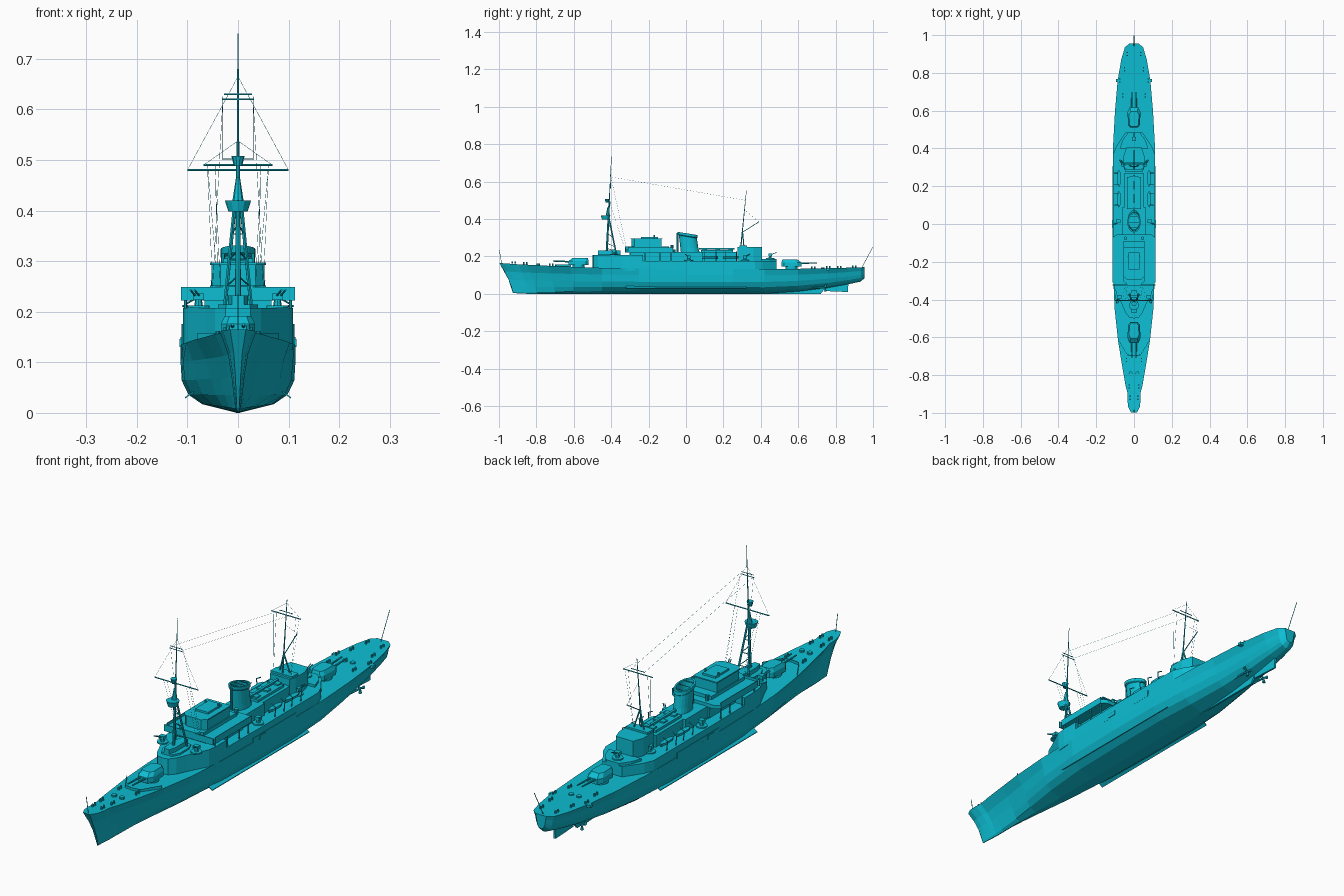
import bpy, bmesh, math
from mathutils import Vector

paint = bpy.data.materials.new("cyan_paint")
paint.diffuse_color = (0.004, 0.52, 0.66, 1)


def finish(name, bm):
    bmesh.ops.recalc_face_normals(bm, faces=bm.faces)
    me = bpy.data.meshes.new(name)
    bm.to_mesh(me)
    bm.free()
    me.materials.append(paint)
    ob = bpy.data.objects.new(name, me)
    bpy.context.collection.objects.link(ob)
    return ob


def loft(name, rings, caps=True):
    bm = bmesh.new()
    vs = [[bm.verts.new(p) for p in r] for r in rings]
    n = len(rings[0])
    for a, b in zip(vs, vs[1:]):
        for i in range(n):
            bm.faces.new((a[i], a[(i + 1) % n], b[(i + 1) % n], b[i]))
    if caps:
        bm.faces.new(vs[0])
        bm.faces.new(vs[-1])
    return finish(name, bm)


def prism(name, half, z0, z1):
    """Half outline (x, y) mirrored across x = 0 and extruded upward."""
    pts = half + [(-x, y) for x, y in reversed(half) if x > 0]
    return loft(name, [[(x, y, z) for x, y in pts] for z in (z0, z1)])


def box(name, x0, x1, y0, y1, z0, z1):
    return loft(name, [[(x0, y0, z), (x1, y0, z), (x1, y1, z), (x0, y1, z)] for z in (z0, z1)])


def rod(name, p, q, r=0.002, r2=None, n=6):
    p, q = Vector(p), Vector(q)
    rot = (q - p).to_track_quat('Z', 'Y')
    ring = lambda c, rr: [c + rot @ Vector((rr * math.cos(2 * math.pi * i / n),
                                            rr * math.sin(2 * math.pi * i / n), 0)) for i in range(n)]
    return loft(name, [ring(p, r), ring(q, r if r2 is None else r2)])


def lerp(a, b, t):
    return a + (b - a) * t


# Hull: base y, deck half width, deck z, keel z, fullness
stations = [(-.925, .014, .165, .004, 0), (-.90, .029, .163, .003, .03), (-.865, .034, .160, .001, .08),
            (-.84, .032, .158, 0, .10), (-.80, .044, .156, 0, .16), (-.70, .064, .150, 0, .32),
            (-.60, .083, .145, 0, .5), (-.45, .101, .139, 0, .75), (-.25, .110, .135, 0, .95),
            (0, .112, .133, 0, 1), (.25, .112, .133, 0, 1), (.42, .109, .133, 0, .9),
            (.60, .099, .134, .012, .72), (.76, .085, .137, .032, .6), (.87, .066, .140, .052, .6),
            (.935, .047, .142, .066, .65), (.955, .024, .143, .085, .65)]
fine = [(0, 0), (.07, .04), (.16, .22), (.28, .45), (.50, .72), (1, 1)]
full = [(0, 0), (.62, .13), (.86, .27), (.98, .48), (1, .75), (1, 1)]
rings = []
for y, w, zd, zk, f in stations:
    rake = .073 * max(0, min(1, (-.5 - y) / .42))
    half = []
    for a, b in zip(fine, full):
        t = lerp(a[1], b[1], f)
        half.append((w * lerp(a[0], b[0], f) + .0015, y - rake * t ** 1.4, lerp(zk, zd, t)))
    rings.append(half + [(-x, yy, z) for x, yy, z in reversed(half)])
loft("hull", rings)

# Underwater fittings
for name, prof in (("skeg", [(.4, .0), (.72, .0), (.76, .05), (.4, .05)]),
                   ("rudder", [(.745, .015), (.865, .010), (.87, .075), (.745, .065)])):
    loft(name, [[(x, y, z) for y, z in prof] for x in (-.004, .004)])
for s in (-1, 1):
    loft("bilge_keel", [[(s * x, -.32, z), (s * x, .32, z), (s * x, .32, z + .003), (s * x, -.32, z + .003)]
                        for x, z in ((.088, .040), (.105, .028))])
    rod("shaft", (s * .035, .5, .04), (s * .042, .75, .032), .004)
    for k in range(3):
        a = k * 2.094 + .5
        rod("propeller_blade", (s * .042, .745, .032),
            (s * .042 + .02 * math.cos(a), .745, .032 + .02 * math.sin(a)), .002, .007)

# Main deck houses
prism("forward_house", [(0, -.50), (.025, -.495), (.045, -.47), (.062, -.43), (.104, -.34),
                        (.109, -.30), (.109, -.23)], .125, .207)
prism("midship_house", [(.109, -.24), (.1115, 0), (.111, .37), (.095, .41), (.045, .485)], .125, .176)
prism("side_belt", [(.113, -.06), (.114, .22)], .125, .150)
box("inner_house", -.066, .066, -.30, -.06, .17, .235)
prism("wing_deck", [(.100, -.325), (.113, -.31), (.113, -.07), (.09, -.055)], .222, .238)
for s in (-1, 1):
    box("wing_bulwark", s * .110, s * .113, -.31, -.07, .235, .249)
    box("wing_front", s * .03, s * .113, -.325, -.321, .222, .249)
    for y in (-.30, -.22, -.14, -.08):
        rod("wing_post", (s * .104, y, .17), (s * .104, y, .225), .003)
prism("bridge", [(.03, -.325), (.055, -.305), (.055, -.09)], .235, .252)
prism("upper_bridge", [(.035, -.292), (.052, -.275), (.052, -.13)], .25, .292)
prism("bridge_roof", [(.037, -.296), (.055, -.277), (.055, -.125)], .292, .297)
box("bridge_top_house", -.03, .03, -.24, -.15, .297, .305)
for s in (-1, 1):
    rod("rangefinder_post", (s * .03, -.17, .297), (s * .03, -.17, .315), .004)
box("funnel_house", -.060, .060, -.06, .09, .17, .225)
box("after_casing", -.050, .050, .08, .27, .17, .225)
box("casing_roof", -.036, .036, .08, .25, .225, .235)
box("boat_derrick", -.005, .005, .07, .26, .238, .246)
for y in (.10, .17, .24):
    box("skylight", -.025, .025, y - .012, y + .012, .235, .241)
prism("after_house", [(.045, .275), (.055, .30), (.055, .36), (.04, .405)], .17, .25)
prism("after_house_platform", [(.05, .285), (.05, .325)], .25, .258)
prism("after_gun_deck", [(.075, .40), (.06, .445), (.03, .485)], .17, .186)
for z0, z1, w in ((.207, .214, .040), (.214, .232, .02)):
    prism("mast_base_house", [(w * .6, -.47), (w, -.44), (w, -.38), (w * .7, -.35)], z0, z1)

# Funnel with open top, leaning aft
specs = [(.022, .225, .032, .050, 0), (.018, .245, .031, .048, 0), (.010, .305, .031, .048, .16),
         (.010, .309, .035, .053, .16), (.008, .323, .035, .053, .16), (.008, .323, .028, .045, .16),
         (.014, .27, .028, .045, 0)]
N = 20
loft("funnel", [[(rx * math.cos(2 * math.pi * i / N), cy + ry * math.sin(2 * math.pi * i / N),
                  z - tilt * ry * math.sin(2 * math.pi * i / N)) for i in range(N)]
                for cy, z, rx, ry, tilt in specs])
for y in (-.02, .01, .04):
    rod("funnel_grating", (-.029, y, .322 - .16 * y), (.029, y, .322 - .16 * y), .0015)
rod("steam_pipe", (0, -.045, .225), (0, -.045, .325), .005, n=8)


# Main turrets, d = -1 fires toward the bow
def turret(y, d, z):
    rod("barbette", (0, y, z - .01), (0, y, z + .008), .032, n=20)
    out = [(.020, -.055), (.032, -.04), (.034, .03), (.022, .052)]
    pts = out + [(-a, b) for a, b in reversed(out)]
    lay = [(z + .008, 1, 0), (z + .030, 1, 0), (z + .046, .76, .008)]
    loft("turret", [[(x * k, y - d * (b * -k + o), zz) for x, b in pts] for zz, k, o in lay])
    for s in (-1, 1):
        rod("main_gun", (s * .011, y + d * .04, z + .026), (s * .011, y + d * .135, z + .029), .0045, .003, 8)


turret(-.575, -1, .146)
turret(.565, 1, .137)
for s in (-1, 1):
    loft("breakwater", [[(s * x, y, .143), (s * x, y + .004, .143), (s * x, y + .004, .158), (s * x, y, .158)]
                        for x, y in ((.0, -.70), (.035, -.695), (.08, -.62))])


# Light guns
def light_gun(x, y, z, dx, dy):
    rod("gun_platform", (x, y, z), (x, y, z + .005), .022, n=12)
    rod("gun_pedestal", (x, y, z), (x, y, z + .022), .009, .006, 8)
    box("gun_shield", x - .011, x + .011, y - .010, y + .010, z + .016, z + .029)
    for o in (-.004, .004):
        rod("gun_barrel", (x + o, y, z + .022), (x + dx + o, y + dy, z + .036), .002)


for s in (-1, 1):
    light_gun(s * .078, -.385, .207, s * .012, -.035)
    light_gun(s * .083, .015, .176, s * .022, -.02)
    light_gun(s * .055, .315, .176, s * .02, .025)
    # Boats and davits amidships
    for y in (.13, .24):
        loft("boat", [[(s * .080 + k * a, y + u, .203 - .014 * b) for a, b in ((-1, 0), (-.7, .8), (0, 1), (.7, .8), (1, 0))]
                      for u, k in ((-.042, .001), (-.025, .010), (.025, .011), (.042, .004))])
        for u in (-.03, .03):
            rod("davit", (s * .1, y + u, .176), (s * .104, y + u, .215), .002)
            rod("davit_arm", (s * .104, y + u, .215), (s * .084, y + u, .226), .002)
    # Deck fittings
    for y, x, z in ((-.92, .02, .161), (-.86, .025, .158), (-.72, .04, .150), (.68, .06, .135),
                    (.82, .05, .138), (.90, .035, .14), (.76, .075, .136)):
        for u in (-.008, .008):
            rod("bollard", (s * x, y + u, z), (s * x, y + u, z + .012), .004, n=8)
    for y, z in ((-.79, .155), (.73, .136)):
        rod("hatch", (s * .018, y, z - .004), (s * .018, y, z + .006), .010, n=10)
    box("side_fitting", s * .080, s * .096, .752, .768, .125, .137)
    box("side_platform", s * .108, s * .116, -.02, .02, .130, .146)
    rod("ventilator", (s * .045, -.075, .235), (s * .045, -.075, .262), .006, .009, 8)
light_gun(0, .45, .186, 0, .035)

# Foremast with spotting tops
rod("foremast", (0, -.425, .2), (0, -.41, .50), .006, .004, 8)
rod("fore_topmast", (0, -.412, .46), (0, -.398, .75), .003, .001)
for s in (-1, 1):
    rod("foremast_leg", (s * .027, -.37, .2), (s * .007, -.412, .405), .004)
    for k in (.25, .5, .75):
        a = (s * lerp(.027, .007, k), lerp(-.37, -.412, k), lerp(.2, .405, k))
        rod("mast_brace", a, (0, lerp(-.425, -.416, k), a[2] + .02), .0015)
        rod("mast_cross_brace", a, (0, a[1], a[2]), .0015)
rod("spotting_top", (0, -.430, .398), (0, -.430, .420), .019, .026, 12)
rod("spotting_cap", (0, -.418, .42), (0, -.416, .465), .011, .004, 8)
rod("upper_lookout", (0, -.422, .488), (0, -.422, .508), .008, .013, 10)
for z, w, r in ((.48, .10, .0022), (.62, .032, .0014), (.63, .028, .0014)):
    rod("fore_yard", (-w, -.405, z), (w, -.405, z), r)

# Mainmast with derrick
rod("mainmast", (0, .29, .22), (0, .323, .552), .004, .0012)
rod("main_yard", (-.068, .317, .49), (.068, .317, .49), .002)
rod("main_short_yard", (-.03, .318, .502), (.03, .318, .502), .0015)
rod("derrick", (0, .295, .325), (0, .39, .385), .002)
for s in (-1, 1):
    rod("mainmast_leg", (s * .025, .31, .25), (0, .302, .335), .003)

# Rigging and flagstaffs
W = .0004
for s in (-1, 1):
    rod("aerial", (s * .03, -.40, .625), (s * .03, .318, .50), W, n=3)
    rod("fore_lift", (s * .10, -.405, .48), (0, -.40, .665), W, n=3)
    rod("main_lift", (s * .068, .317, .49), (0, .321, .538), W, n=3)
    rod("fore_stay", (s * .03, -.40, .62), (s * .05, -.32, .25), W, n=3)
    for k in (.045, .06):
        rod("fore_halyard", (s * k, -.405, .48), (s * (k - .01), -.33, .25), W, n=3)
        rod("main_halyard", (s * k, .317, .49), (s * .04, .29, .25), W, n=3)
rod("derrick_stay", (0, .39, .385), (0, .312, .45), W, n=3)
rod("jackstaff", (0, -.985, .16), (0, -.9985, .235), .0014)
rod("flagstaff", (0, .94, .14), (0, .9985, .25), .0014)
